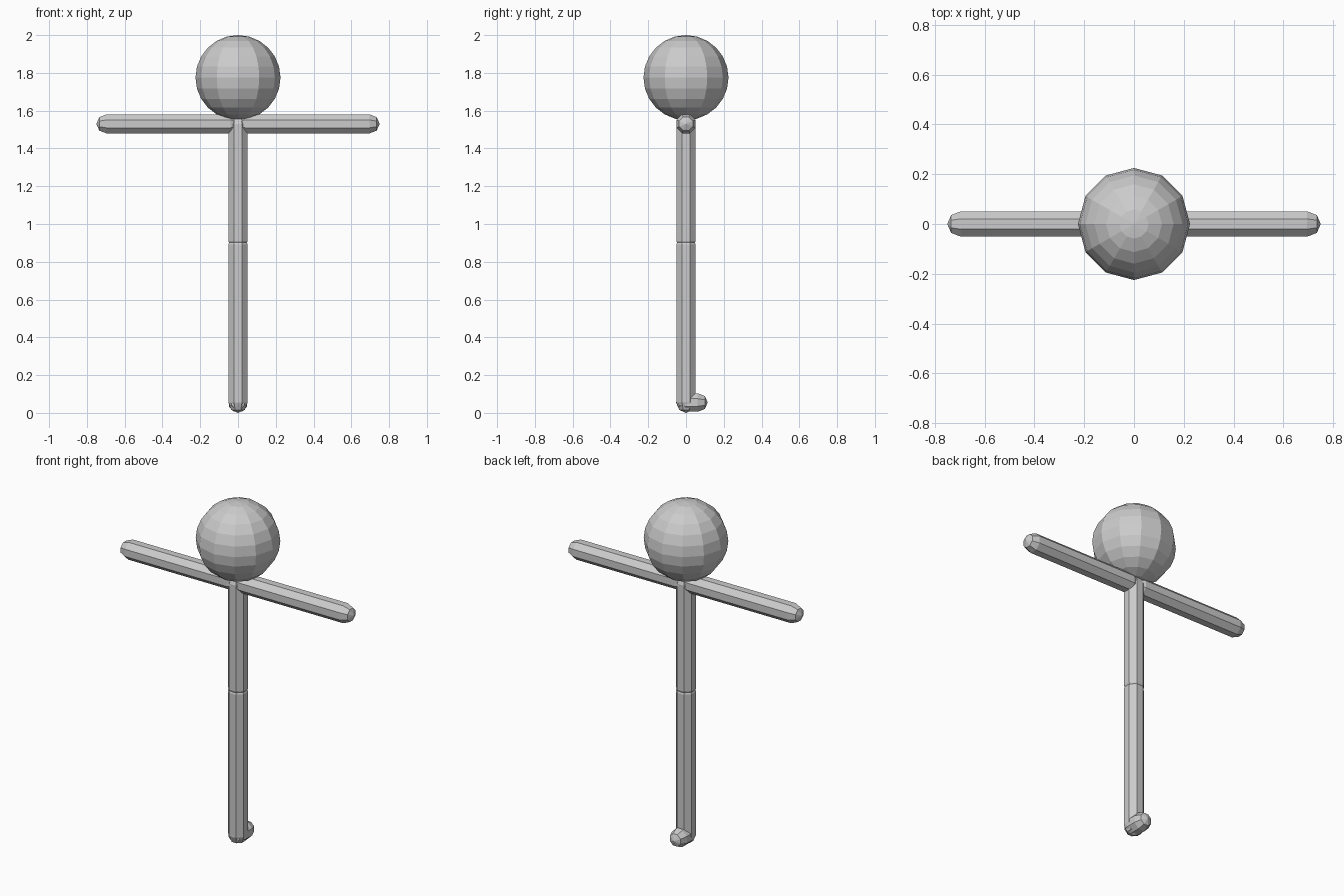
import bpy, bmesh
from math import sin, cos, pi
from mathutils import Vector

if "Cube" in bpy.data.objects:
    bpy.data.objects.remove(bpy.data.objects["Cube"])

SIDES = 8
R = 0.055


def capsule(name, start, end, r=R):
    """Low-poly capsule; start and end are the centres of the rounded caps."""
    a, b = Vector(start), Vector(end)
    axis = b - a
    length = axis.length
    # rings along the local axis: (radius, height)
    h = r * sin(pi / 4)
    rings = [(h, -h), (r, 0), (r, length), (h, length + h)]
    bm = bmesh.new()
    loops = []
    for rad, z in rings:
        loops.append([bm.verts.new((rad * cos((i + 0.5) * 2 * pi / SIDES),
                                    rad * sin((i + 0.5) * 2 * pi / SIDES), z))
                      for i in range(SIDES)])
    bottom = bm.verts.new((0, 0, -r))
    top = bm.verts.new((0, 0, length + r))
    for i in range(SIDES):
        j = (i + 1) % SIDES
        for lo, hi in zip(loops, loops[1:]):
            bm.faces.new((lo[i], lo[j], hi[j], hi[i]))
        bm.faces.new((bottom, loops[0][j], loops[0][i]))
        bm.faces.new((top, loops[-1][i], loops[-1][j]))
    rot = Vector((0, 0, 1)).rotation_difference(axis.normalized()).to_matrix()
    for v in bm.verts:
        v.co = rot @ v.co + a
    mesh = bpy.data.meshes.new(name)
    bm.to_mesh(mesh)
    bm.free()
    obj = bpy.data.objects.new(name, mesh)
    bpy.context.collection.objects.link(obj)
    return obj


# Head
bpy.ops.mesh.primitive_uv_sphere_add(segments=12, ring_count=12, radius=0.225,
                                     location=(0, 0, 1.775))
bpy.context.object.name = "head"

# Torso and legs, their rounded ends meeting in a small waist groove
capsule("torso", (0, 0, 0.91), (0, 0, 1.53))
capsule("legs", (0, 0, R), (0, 0, 0.892))

# Arms
for side, s in (("left", -1), ("right", 1)):
    capsule(side + "_arm", (s * 0.04, 0, 1.53), (s * 0.695, 0, 1.53))

# Foot, pointing backwards
capsule("foot", (0, 0, 0.055), (0, 0.062, 0.055), 0.053)
